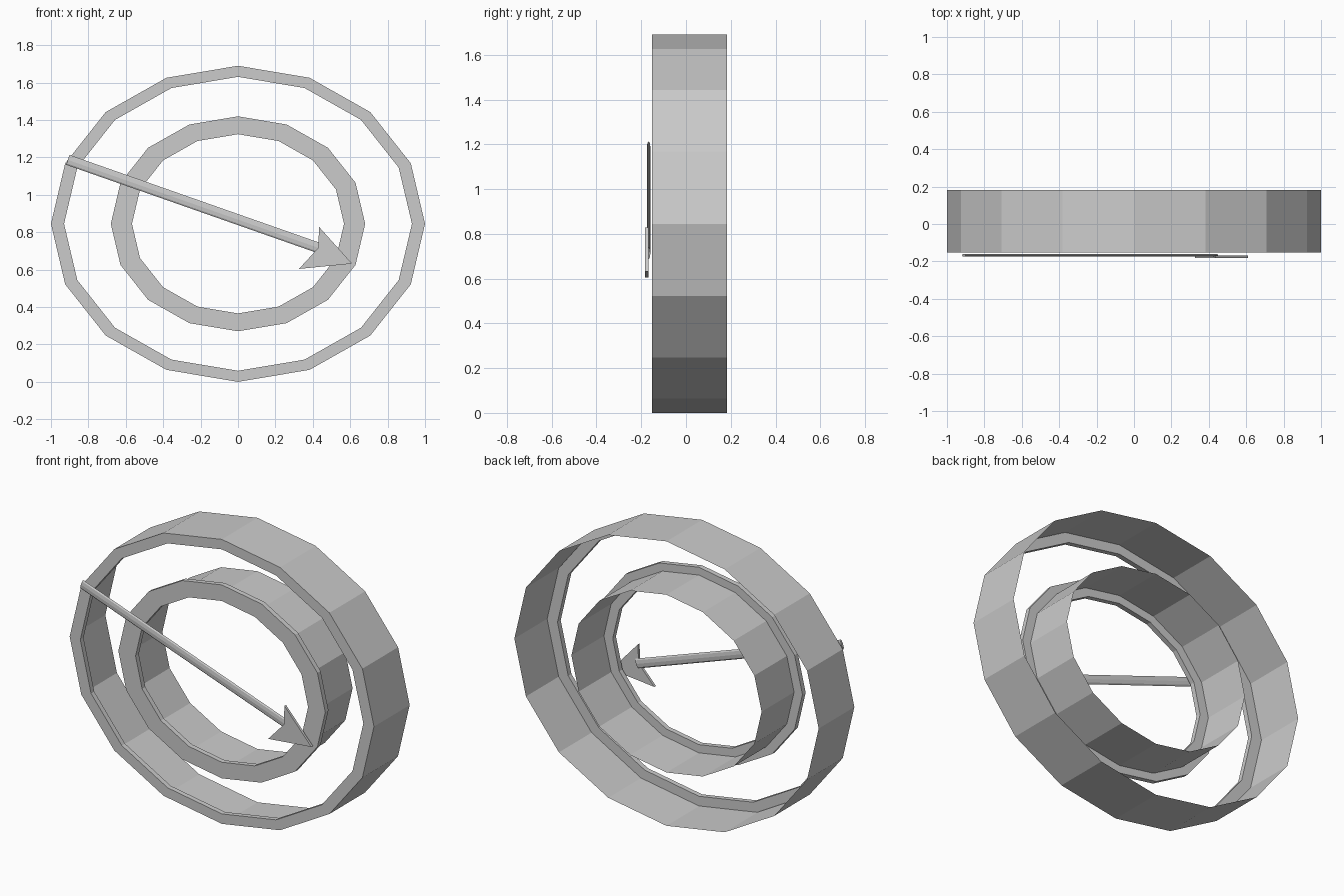
import bpy, bmesh, math
from mathutils import Vector, Matrix

if "Cube" in bpy.data.objects:
    bpy.data.objects.remove(bpy.data.objects["Cube"])

SIDES = 16
CZ, SQUASH = 0.845, 0.845          # ring centre height, height / width
FRONT, BACK, LIP = -0.152, 0.183, 0.03


def new_object(name, bm):
    bmesh.ops.recalc_face_normals(bm, faces=bm.faces)
    mesh = bpy.data.meshes.new(name)
    bm.to_mesh(mesh)
    bm.free()
    ob = bpy.data.objects.new(name, mesh)
    bpy.context.collection.objects.link(ob)
    return ob


def loop(bm, r, y):
    return [bm.verts.new((r * math.cos(a), y, CZ + SQUASH * r * math.sin(a)))
            for a in (2 * math.pi * i / SIDES for i in range(SIDES))]


def lathe(name, profile, closed=False):
    """Sweep (radius, y) points around the squashed 16-sided outline."""
    bm = bmesh.new()
    loops = [loop(bm, r, y) for r, y in profile]
    pairs = list(zip(loops, loops[1:]))
    if closed:
        pairs.append((loops[-1], loops[0]))
    for a, b in pairs:
        for i in range(SIDES):
            j = (i + 1) % SIDES
            bm.faces.new((a[i], a[j], b[j], b[i]))
    return new_object(name, bm)


# Outer case: thin wall, open at the back, with a narrow front lip
lathe("outer_case", [(1.0, BACK), (1.0, FRONT), (0.93, FRONT),
                     (0.93, FRONT + LIP), (0.998, FRONT + LIP)])

# Inner bezel: flat front ring with a thin tube running back from its middle
lathe("inner_bezel", [(0.68, FRONT), (0.68, FRONT + LIP),
                      (0.567, FRONT + LIP), (0.567, FRONT)], closed=True)
lathe("inner_tube", [(0.625, FRONT + LIP), (0.625, BACK)])

# Pointer shaft: flattened rod lying across the front
tail, neck = Vector((-0.91, -0.167, 1.187)), Vector((0.44, -0.167, 0.713))
axis = neck - tail
bm = bmesh.new()
bmesh.ops.create_cone(bm, cap_ends=True, segments=8, radius1=0.028,
                      radius2=0.028, depth=axis.length)
x_dir = axis.normalized()
y_dir = Vector((0, 1, 0))
s_dir = y_dir.cross(x_dir)
rot = Matrix((s_dir, y_dir * 0.28, x_dir)).transposed().to_4x4()
bm.transform(Matrix.Translation((tail + neck) / 2) @ rot)
new_object("pointer_shaft", bm)

# Pointer head: barbed arrow plate
head = [(0.433, 0.829), (0.61, 0.632), (0.326, 0.604), (0.43, 0.717)]
bm = bmesh.new()
face = bm.faces.new([bm.verts.new((x, -0.183, z)) for x, z in head])
ext = bmesh.ops.extrude_face_region(bm, geom=[face], use_keep_orig=True)
for v in ext["geom"]:
    if isinstance(v, bmesh.types.BMVert):
        v.co.y = -0.168
new_object("pointer_head", bm)
